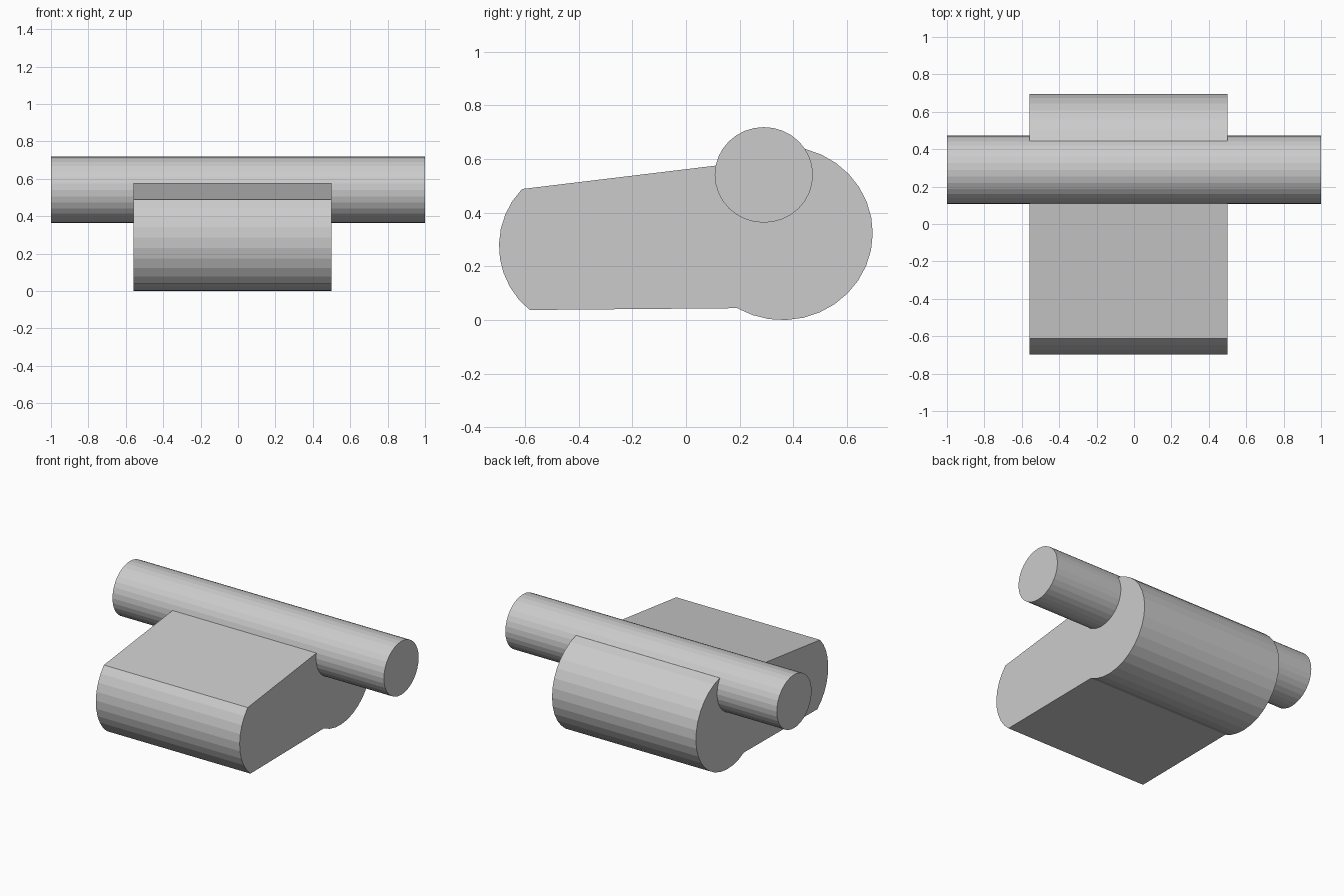
import bpy, bmesh
from math import cos, sin, atan2, tau

if "Cube" in bpy.data.objects:
    bpy.data.objects.remove(bpy.data.objects["Cube"])


def arc(cy, cz, ry, rz, a0, a1, n):
    """Points on an elliptical arc in the y-z plane."""
    return [(cy + ry * cos(a0 + (a1 - a0) * i / n),
             cz + rz * sin(a0 + (a1 - a0) * i / n)) for i in range(n + 1)]


def prism(name, profile, x0, x1):
    """Extrude a y-z profile along x."""
    bm = bmesh.new()
    face = bm.faces.new([bm.verts.new((x0, y, z)) for y, z in profile])
    ext = bmesh.ops.extrude_face_region(bm, geom=[face])
    verts = [v for v in ext["geom"] if isinstance(v, bmesh.types.BMVert)]
    bmesh.ops.translate(bm, verts=verts, vec=(x1 - x0, 0, 0))
    bmesh.ops.recalc_face_normals(bm, faces=bm.faces)
    mesh = bpy.data.meshes.new(name)
    bm.to_mesh(mesh)
    bm.free()
    ob = bpy.data.objects.new(name, mesh)
    bpy.context.collection.objects.link(ob)
    return ob


# Lever body: round hub at the back, tapered arm, curved nose at the front
hub_y, hub_z, hub_ry, hub_rz = 0.36, 0.324, 0.336, 0.324
hub_start = atan2((0.047 - hub_z) / hub_rz, (0.192 - hub_y) / hub_ry)
hub_end = atan2((0.638 - hub_z) / hub_rz, (0.444 - hub_y) / hub_ry)
hub = arc(hub_y, hub_z, hub_ry, hub_rz, hub_start, hub_end, 18)

nose_y, nose_z, nose_r = -0.391, 0.276, 0.306
nose_start = atan2(0.489 - nose_z, -0.612 - nose_y)
nose_end = atan2(0.036 - nose_z, -0.584 - nose_y) + tau
nose = arc(nose_y, nose_z, nose_r, nose_r, nose_start, nose_end, 9)

prism("lever_body", hub + [(0.106, 0.575)] + nose, -0.56, 0.5)

# Long pin running through the top of the hub
pin = arc(0.29, 0.541, 0.183, 0.178, 0, tau, 32)[:-1]
prism("hinge_pin", pin, -1, 1)
